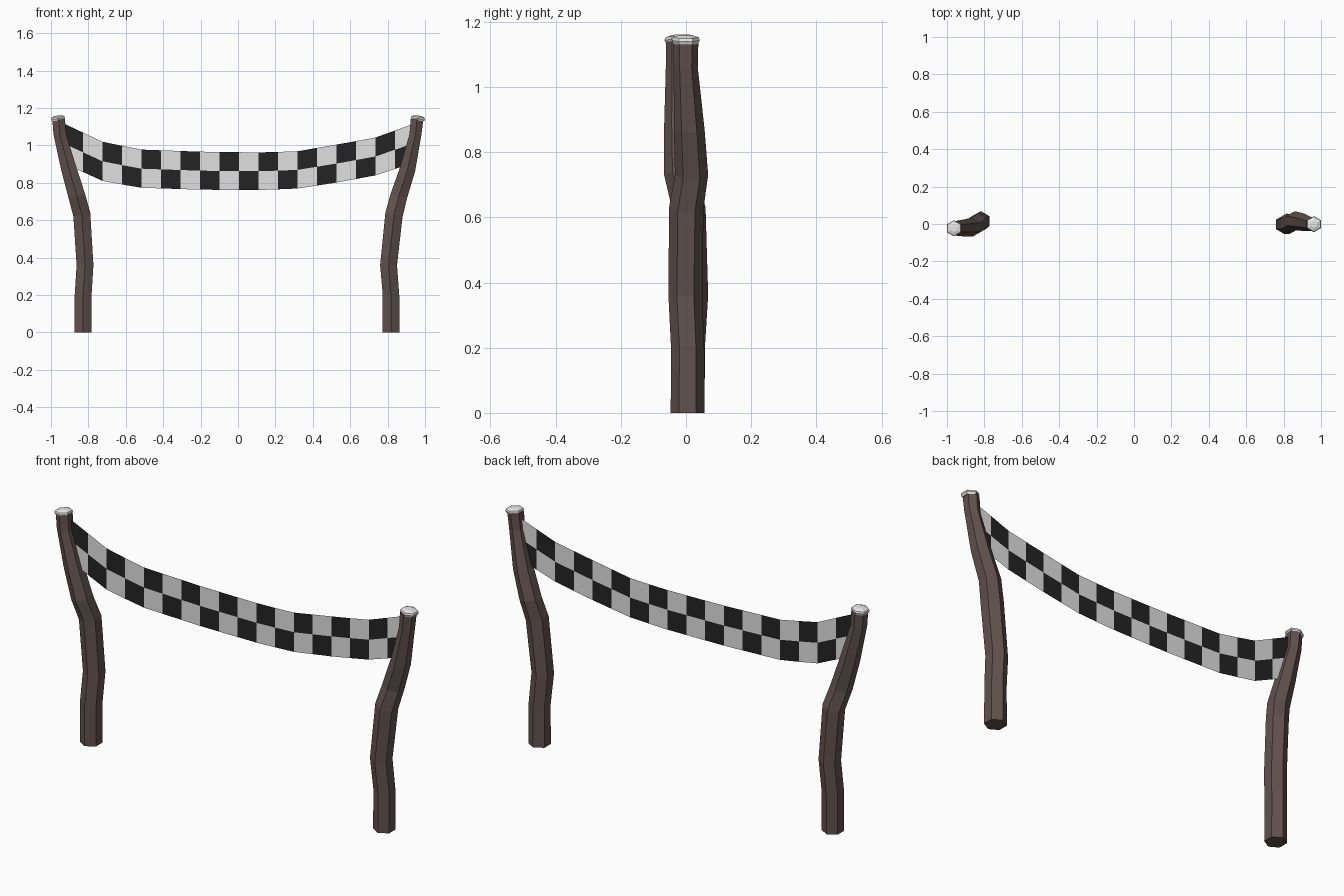
import bpy, bmesh, math
from mathutils import Vector

if "Cube" in bpy.data.objects:
    bpy.data.objects.remove(bpy.data.objects["Cube"])


def material(name, rgb):
    m = bpy.data.materials.new(name)
    m.diffuse_color = (*rgb, 1)
    m.use_nodes = True
    m.node_tree.nodes["Principled BSDF"].inputs["Base Color"].default_value = m.diffuse_color
    return m


BROWN = material("dark brown wood", (0.118, 0.085, 0.077))
WHITE = material("cap white", (0.85, 0.85, 0.84))
CLOTH = material("cloth white", (0.75, 0.75, 0.75))
BLACK = material("cloth black", (0.017, 0.017, 0.017))


def finish(bm, name, mats):
    me = bpy.data.meshes.new(name)
    bm.to_mesh(me)
    bm.free()
    for m in mats:
        me.materials.append(m)
    ob = bpy.data.objects.new(name, me)
    bpy.context.collection.objects.link(ob)
    return ob


def loft(name, rings, mat):
    """Hexagonal tube through rings of (x, y, z, radius, tilt)."""
    bm = bmesh.new()
    loops = []
    for x, y, z, r, tilt in rings:
        loop = []
        for i in range(6):
            a = math.radians(90 + 60 * i)
            dx = r * math.cos(a)
            loop.append(bm.verts.new((x + dx, y + r * math.sin(a), z + dx * tilt)))
        loops.append(loop)
    for lo, hi in zip(loops, loops[1:]):
        for i in range(6):
            j = (i + 1) % 6
            bm.faces.new((lo[i], lo[j], hi[j], hi[i]))
    bm.faces.new(loops[0][::-1])
    bm.faces.new(loops[-1])
    bmesh.ops.recalc_face_normals(bm, faces=bm.faces)
    return finish(bm, name, [mat])


# Crooked posts: centre x, centre y, height, radius
left = [(-.828, .005, 0, .052), (-.828, .006, .20, .052), (-.818, .016, .36, .052),
        (-.835, .008, .63, .052), (-.862, -.016, .73, .051), (-.906, -.021, .88, .046),
        (-.953, -.023, 1.06, .039), (-.959, -.023, 1.14, .039)]
right = [(.818, .005, 0, .052), (.818, .005, .20, .051), (.805, -.002, .36, .052),
         (.834, .001, .63, .053), (.860, .017, .73, .051), (.906, .010, .87, .047),
         (.949, -.001, 1.06, .037), (.957, -.001, 1.14, .039)]

for side, path in (("left", left), ("right", right)):
    s = -1 if side == "left" else 1
    # tilt the rings along the leaning section
    loft(side + "_post",
         [(x, y, z, r, -s * .25 if .5 < z < 1 else 0) for x, y, z, r in path], BROWN)
    # Low domed cap
    x, y = s * .962, path[-1][1]
    loft(side + "_post_cap",
         [(x, y, 1.132, .038, -s * .1), (x, y, 1.143, .043, -s * .1),
          (x, y, 1.152, .040, -s * .1), (x, y, 1.159, .020, -s * .1)], WHITE)

# Sagging banner: x, top height, bottom height
SAG = [(-.934, 1.118, .905), (-.72, 1.017, .808), (-.515, .977, .773), (-.2, .966, .763),
       (.1, .962, .761), (.31, .967, .768), (.52, 1.003, .800), (.73, 1.040, .838),
       (.944, 1.117, .908)]


def sag(x):
    for a, b in zip(SAG, SAG[1:]):
        if x <= b[0] + 1e-6:
            t = (x - a[0]) / (b[0] - a[0])
            return a[1] + (b[1] - a[1]) * t, a[2] + (b[2] - a[2]) * t
    return SAG[-1][1:]


COLS = 18
bm = bmesh.new()
grid = []
for c in range(COLS + 1):
    u = c / COLS
    x = -.934 + 1.878 * u
    top, bottom = sag(x)
    y = -.02 + .02 * u
    grid.append([bm.verts.new((x, y, z)) for z in (bottom, (top + bottom) / 2, top)])
for c in range(COLS):
    for r in range(2):
        f = bm.faces.new((grid[c][r], grid[c + 1][r], grid[c + 1][r + 1], grid[c][r + 1]))
        f.material_index = (c + r) % 2      # checker: first top square is black
finish(bm, "checkered_banner", [CLOTH, BLACK])
